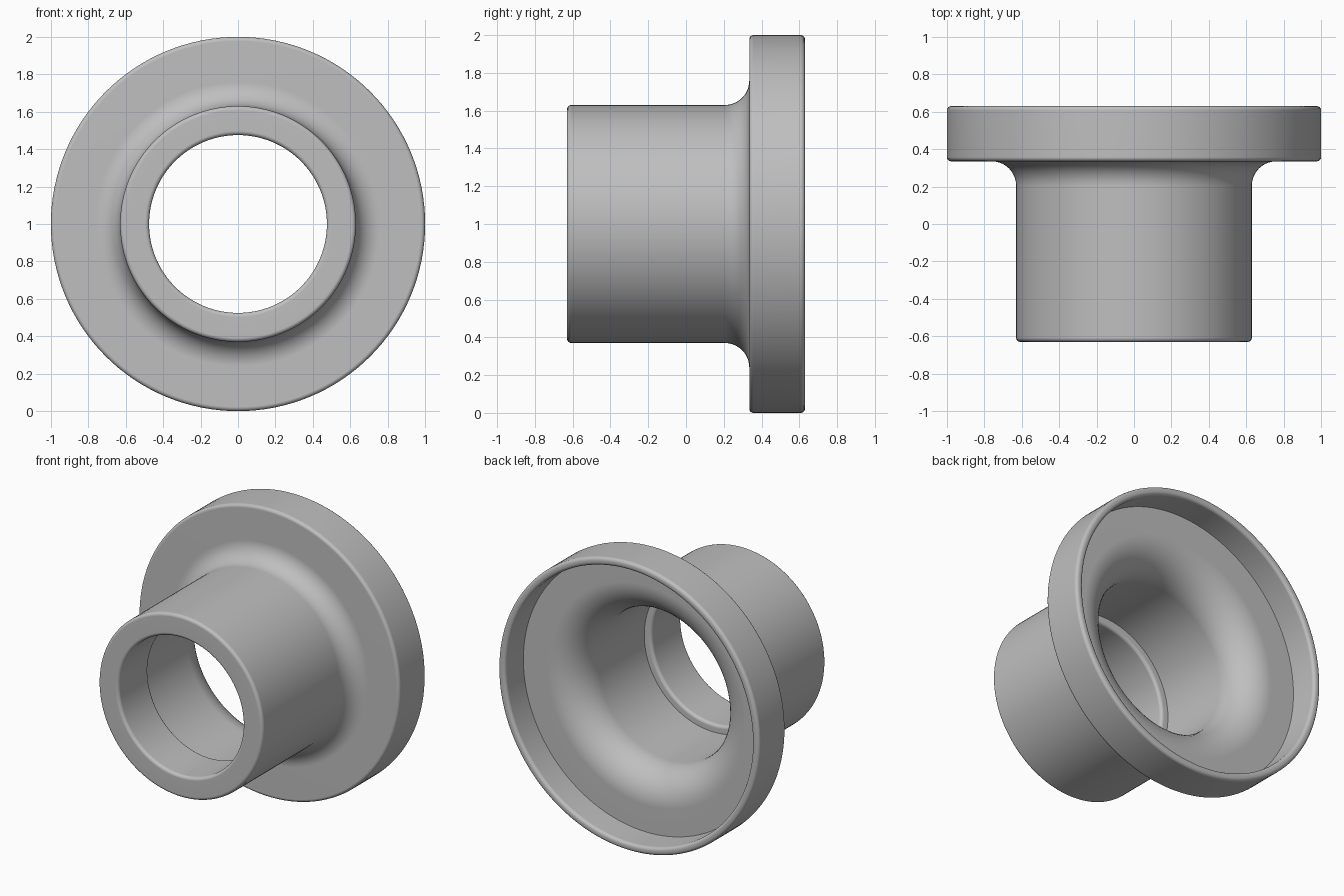
import bpy, bmesh, math
from mathutils import Vector, Matrix

cube = bpy.data.objects.get("Cube")
if cube:
    bpy.data.objects.remove(cube, do_unlink=True)

SEGMENTS = 128
EDGE = 0.022  # small rounding on the outer edges

# Closed cross-section: (radius, y, corner rounding, arc steps)
corners = [
    (0.475, -0.63, EDGE, 4),   # front mouth
    (0.63, -0.63, EDGE, 4),    # front end of the tube
    (0.63, 0.335, 0.13, 10),   # fillet into the flange
    (1.0, 0.335, EDGE, 4),     # flange front edge
    (1.0, 0.63, EDGE, 4),      # flange back edge
    (0.945, 0.63, EDGE, 4),    # inside of the rim
    (0.945, 0.43, 0, 0),       # recess floor corner
    (0.53, 0.43, 0.23, 12),    # flared entry to the bore
    (0.53, -0.30, 0, 0),       # step in the bore
    (0.475, -0.30, EDGE, 4),   # narrow front bore
]


def rounded_profile(points):
    """Replace each right-angle corner with an arc of its own radius."""
    out = []
    for i, (r, y, rad, steps) in enumerate(points):
        p = Vector((r, y))
        if not rad:
            out.append(p)
            continue
        to_prev = (Vector(points[i - 1][:2]) - p).normalized()
        to_next = (Vector(points[(i + 1) % len(points)][:2]) - p).normalized()
        centre = p + (to_prev + to_next) * rad
        for k in range(steps + 1):
            a = math.pi / 2 * k / steps
            out.append(centre - rad * (to_next * math.cos(a) + to_prev * math.sin(a)))
    return out


# Turn the cross-section around the y axis
bm = bmesh.new()
ring = [bm.verts.new((p.x, p.y, 0)) for p in rounded_profile(corners)]
edges = [bm.edges.new((v, ring[(i + 1) % len(ring)])) for i, v in enumerate(ring)]
bmesh.ops.spin(bm, geom=ring + edges, cent=(0, 0, 0), axis=(0, 1, 0),
               angle=math.tau, steps=SEGMENTS, use_merge=True)
bmesh.ops.remove_doubles(bm, verts=bm.verts, dist=1e-5)
bmesh.ops.recalc_face_normals(bm, faces=bm.faces)
bm.transform(Matrix.Translation((0, 0, 1)))
mesh = bpy.data.meshes.new("flanged_bushing")
bm.to_mesh(mesh)
bm.free()

bushing = bpy.data.objects.new("flanged_bushing", mesh)
bpy.context.collection.objects.link(bushing)

# Plain grey finish
grey = bpy.data.materials.new("plain_grey")
grey.use_nodes = True
colour = (0.52, 0.52, 0.52, 1)
grey.diffuse_color = colour
grey.node_tree.nodes["Principled BSDF"].inputs["Base Color"].default_value = colour
mesh.materials.append(grey)

# Smooth shading with crisp corners and flat faces kept flat
bpy.ops.object.select_all(action='DESELECT')
bushing.select_set(True)
bpy.context.view_layer.objects.active = bushing
bpy.ops.object.shade_smooth_by_angle(angle=math.radians(35))
weighted = bushing.modifiers.new("weighted_normals", 'WEIGHTED_NORMAL')
weighted.keep_sharp = True
